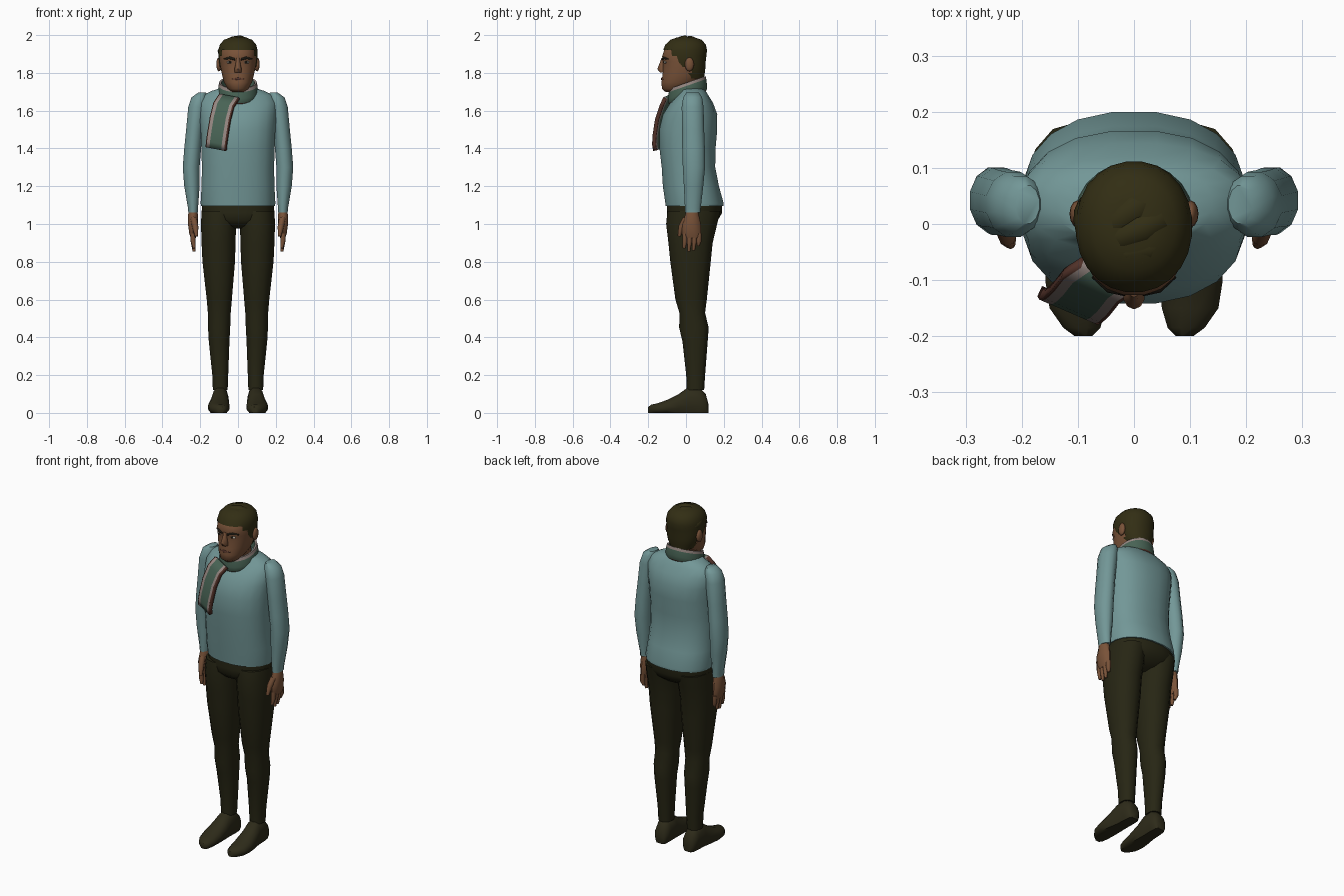
import bpy, bmesh, math
from mathutils import Vector

if "Cube" in bpy.data.objects:
    bpy.data.objects.remove(bpy.data.objects["Cube"])


def material(name, r, g, b):
    m = bpy.data.materials.new(name)
    m.diffuse_color = (r, g, b, 1)
    m.use_nodes = True
    m.node_tree.nodes["Principled BSDF"].inputs["Base Color"].default_value = m.diffuse_color
    return m


SWEATER = material("pale teal wool", .17, .31, .31)
TROUSERS = material("dark olive cloth", .020, .019, .007)
SHOE = material("dark shoe leather", .027, .024, .010)
SKIN = material("brown skin", .19, .085, .040)
HAIR = material("dark hair", .032, .027, .007)
SCARF = material("grey green knit", .065, .125, .09)
TRIM = material("pale trim", .30, .24, .22)
RUST = material("rust brown", .085, .032, .022)
WHITE = material("eye white", .35, .33, .28)
BLACK = material("dark brow", .012, .010, .006)


def finish(name, bm, mats, mirror=False, angle=50):
    """Turn a bmesh into a named, smooth-shaded object."""
    bmesh.ops.recalc_face_normals(bm, faces=bm.faces)
    me = bpy.data.meshes.new(name)
    bm.to_mesh(me)
    bm.free()
    ob = bpy.data.objects.new(name, me)
    bpy.context.collection.objects.link(ob)
    for m in mats:
        me.materials.append(m)
    if mirror:
        ob.modifiers.new("mirror", 'MIRROR')
    bpy.ops.object.select_all(action='DESELECT')
    ob.select_set(True)
    bpy.context.view_layer.objects.active = ob
    bpy.ops.object.shade_smooth_by_angle(angle=math.radians(angle))
    return ob


def skin_rings(bm, rings, cap=True, loop=False):
    """Bridge successive rings of points; returns the face bands."""
    vs = [[bm.verts.new(p) for p in ring] for ring in rings]
    pairs = list(zip(vs, vs[1:])) + ([(vs[-1], vs[0])] if loop else [])
    n = len(vs[0])
    bands = [[bm.faces.new((a[i], a[(i + 1) % n], b[(i + 1) % n], b[i]))
              for i in range(n)] for a, b in pairs]
    if cap and not loop:
        bm.faces.new(vs[0])
        bm.faces.new(vs[-1])
    return bands


def ellipse(cx, cy, z, rx, ry, n=16, power=2.0):
    pts = []
    for i in range(n):
        t = 2 * math.pi * (i + .5) / n
        c, s = math.cos(t), math.sin(t)
        e = 2 / power
        pts.append(Vector((cx + rx * math.copysign(abs(c) ** e, c),
                           cy + ry * math.copysign(abs(s) ** e, s), z)))
    return pts


def loft(name, mat, sections, n=16, power=2.0, mirror=False):
    """Sections are (cx, cy, z, rx, ry), stacked along z."""
    bm = bmesh.new()
    skin_rings(bm, [ellipse(*s, n, power) for s in sections])
    return finish(name, bm, [mat], mirror)


def tube(name, mat, path, radii, normal, flat=1.0, mirror=False, n=8):
    """Tapered tube along a path; normal(p) gives the flattened direction."""
    bm, rings = bmesh.new(), []
    path = [Vector(p) for p in path]
    for i, (p, r) in enumerate(zip(path, radii)):
        d = (path[min(i + 1, len(path) - 1)] - path[max(i - 1, 0)]).normalized()
        side = d.cross(normal(p)).normalized()
        up = side.cross(d)
        rings.append([p + side * r * math.cos(a) + up * r * flat * math.sin(a)
                      for a in (2 * math.pi * k / n for k in range(n))])
    skin_rings(bm, rings)
    return finish(name, bm, [mat], mirror)


def ball(name, mat, loc, size, mirror=False):
    bm = bmesh.new()
    bmesh.ops.create_uvsphere(bm, u_segments=12, v_segments=8, radius=1)
    for v in bm.verts:
        v.co = Vector(a * b for a, b in zip(v.co, size)) + Vector(loc)
    return finish(name, bm, [mat], mirror)


# Sweater body and sleeves
loft("sweater_body", SWEATER, [(0, cy, z, rx, ry) for z, cy, rx, ry in [
    (1.095, .045, .197, .155), (1.11, .045, .2, .156), (1.2, .026, .195, .15),
    (1.3, .013, .193, .143), (1.4, .008, .196, .15), (1.5, .012, .2, .155),
    (1.58, .022, .205, .145), (1.64, .03, .208, .115), (1.68, .035, .188, .085),
    (1.705, .035, .14, .07), (1.72, .02, .09, .07)]], 20, 2.3)
loft("sleeve", SWEATER, [
    (.19, .035, 1.695, .022, .035), (.203, .035, 1.67, .045, .052),
    (.215, .035, 1.62, .05, .06), (.23, .038, 1.5, .046, .06),
    (.24, .04, 1.4, .046, .062), (.248, .042, 1.3, .046, .061),
    (.244, .04, 1.2, .042, .053), (.238, .036, 1.08, .027, .043),
    (.238, .036, 1.06, .026, .042)], 12, mirror=True)

# Hands
loft("palm", SKIN, [
    (.238, .035, 1.09, .02, .03), (.238, .032, 1.05, .027, .036),
    (.238, .028, 1.0, .028, .05), (.238, .03, .95, .021, .05),
    (.237, .032, .925, .014, .045)], 10, mirror=True)
for i, tip in enumerate((.872, .855, .86, .885)):
    y = -.006 + i * .025
    tube("finger", SKIN, [(.238, y, .95), (.238, y, .91), (.232, y - .004, tip)],
         (.014, .013, .008), lambda p: Vector((1, 0, 0)), mirror=True)
tube("thumb", SKIN, [(.235, .0, 1.03), (.226, -.024, .985), (.22, -.036, .935)],
     (.018, .016, .009), lambda p: Vector((1, 0, 0)), mirror=True)

# Trousers
loft("trouser_hips", TROUSERS, [
    (0, .045, 1.12, .19, .145), (0, .045, 1.06, .195, .148),
    (0, .035, 1.02, .18, .135), (0, .03, .99, .12, .1), (0, .03, .975, .05, .05)],
    20, 2.3)
loft("trouser_leg", TROUSERS, [
    (.1, .042, 1.07, .095, .14), (.103, .03, 1.0, .095, .135),
    (.103, .024, .9, .092, .117), (.102, .024, .8, .088, .107),
    (.099, .027, .6, .068, .083), (.099, .033, .53, .062, .068),
    (.1, .042, .45, .06, .078), (.1, .048, .38, .056, .067),
    (.094, .051, .2, .043, .05), (.094, .05, .12, .04, .046)], 14, 2.2, True)

# Shoes: sections along y as (y, centre x, half width, height)
bm, rings = bmesh.new(), []
for y, cx, w, h in [(.118, .092, .026, .05), (.105, .092, .04, .1),
                    (.07, .093, .045, .14), (.01, .095, .046, .138),
                    (-.04, .099, .053, .1), (-.1, .102, .058, .07),
                    (-.15, .1, .052, .052), (-.185, .093, .034, .044),
                    (-.2, .09, .016, .032)]:
    rings.append([Vector((p.x, y, max(0, p.y)))
                  for p in ellipse(cx, h * .42, 0, w, h * .58, 12, 2.2)])
skin_rings(bm, rings)
finish("shoe", bm, [SHOE], True)

# Head, neck, ears
loft("neck", SKIN, [(0, .012, 1.62, .07, .07), (0, .005, 1.78, .065, .07)], 14)
loft("head", SKIN, [(0, cy, z, rx, ry) for z, cy, rx, ry in [
    (1.7, -.06, .035, .05), (1.715, -.06, .055, .068), (1.75, -.035, .075, .096),
    (1.79, -.018, .085, .107), (1.83, -.012, .093, .11), (1.86, -.01, .096, .112),
    (1.885, -.012, .097, .116), (1.92, -.006, .094, .111), (1.955, 0, .08, .09),
    (1.98, 0, .045, .05)]], 20, 2.2)
ball("ear", SKIN, (.101, .018, 1.845), (.014, .024, .037), True)

# Facial features
loft("nose", SKIN, [(0, -.118, 1.88, .01, .012), (0, -.122, 1.85, .013, .018),
                    (0, -.126, 1.82, .02, .026), (0, -.12, 1.803, .019, .018)], 10)
ball("eye", WHITE, (.043, -.109, 1.856), (.017, .008, .007), True)
ball("pupil", BLACK, (.043, -.1145, 1.857), (.007, .005, .006), True)
tube("eyebrow", BLACK, [(.016, -.124, 1.872), (.045, -.117, 1.88), (.074, -.094, 1.873)],
     (.006, .007, .003), lambda p: Vector((0, -1, 0)), .8, True)
tube("mouth", RUST, [(-.034, -.119, 1.766), (0, -.129, 1.768), (.034, -.119, 1.766)],
     (.003, .007, .003), lambda p: Vector((0, -1, 0)), .7)

# Hair cap, trimmed along the hairline
bm = bmesh.new()
skin_rings(bm, [ellipse(0, cy, z, rx, ry, 24, 2.1) for z, cy, rx, ry in [
    (1.77, .03, .07, .065), (1.8, .022, .086, .078), (1.83, .012, .097, .092),
    (1.86, .002, .102, .103), (1.89, -.004, .104, .113), (1.92, -.005, .104, .117),
    (1.95, -.002, .097, .108), (1.975, 0, .075, .083), (1.988, 0, .04, .045)]])


def hairline(y):
    return 1.93 if y < -.075 else 1.88 if y < -.04 else 1.845 if y < .02 else 1.77


bmesh.ops.delete(bm, context='FACES', geom=[
    f for f in bm.faces if f.calc_center_median().z < hairline(f.calc_center_median().y)])
finish("hair_cap", bm, [HAIR])

# Swept hair clumps fanning from a parting on the left
centre, radii = Vector((0, -.003, 1.88)), Vector((.101, .111, .107))
start = Vector((-.78, -.38, .5)).normalized()
for i in range(13):
    a = math.radians(-70 + i * 18)
    end = Vector((math.cos(a), math.sin(a), .32 if i % 2 else .18)).normalized()
    if a < -.5:
        end.z += .3
        end.normalize()
    path = [centre + Vector(x * y for x, y in zip(start.slerp(end, k / 6), radii))
            for k in range(7)]
    tube("hair_clump", HAIR, path, (.007, .015, .021, .024, .023, .016, .003),
         lambda p: (p - centre).normalized(), .55, n=6)

# Scarf collar: closed profile of (radius factor, height), raised at the back
bm = bmesh.new()
rings = []
for k, h in [(.99, 0), (1.03, .006), (1.04, .03), (1.0, .063), (.96, .08),
             (.86, .078), (.82, .02)]:
    ring = ellipse(0, .008, 0, .103 * k, .1 * k, 24)
    rings.append([Vector((p.x, p.y, 1.667 + h + .35 * p.y)) for p in ring])
for band, idx in zip(skin_rings(bm, rings, loop=True), (2, 0, 0, 1, 1, 0, 0)):
    for f in band:
        f.material_index = idx
finish("scarf_collar", bm, [SCARF, TRIM, RUST])

# Scarf tail with edge stripes
bm = bmesh.new()
cols = (0, .05, .2, .5, .8, .95, 1)
grid = []
for cx, y, z in [(-.045, -.09, 1.675), (-.075, -.11, 1.63), (-.093, -.133, 1.56),
                 (-.106, -.145, 1.48), (-.113, -.148, 1.43), (-.116, -.142, 1.398)]:
    grid.append([bm.verts.new((cx + (u - .5) * .104, y - (u - .5) * .045,
                               z - (u - .5) * .02)) for u in cols])
for a, b in zip(grid, grid[1:]):
    for i, idx in enumerate((2, 1, 0, 0, 1, 2)):
        bm.faces.new((a[i], b[i], b[i + 1], a[i + 1])).material_index = idx
tail = finish("scarf_tail", bm, [SCARF, TRIM, RUST])
solid = tail.modifiers.new("thickness", 'SOLIDIFY')
solid.thickness, solid.offset = .02, 0
